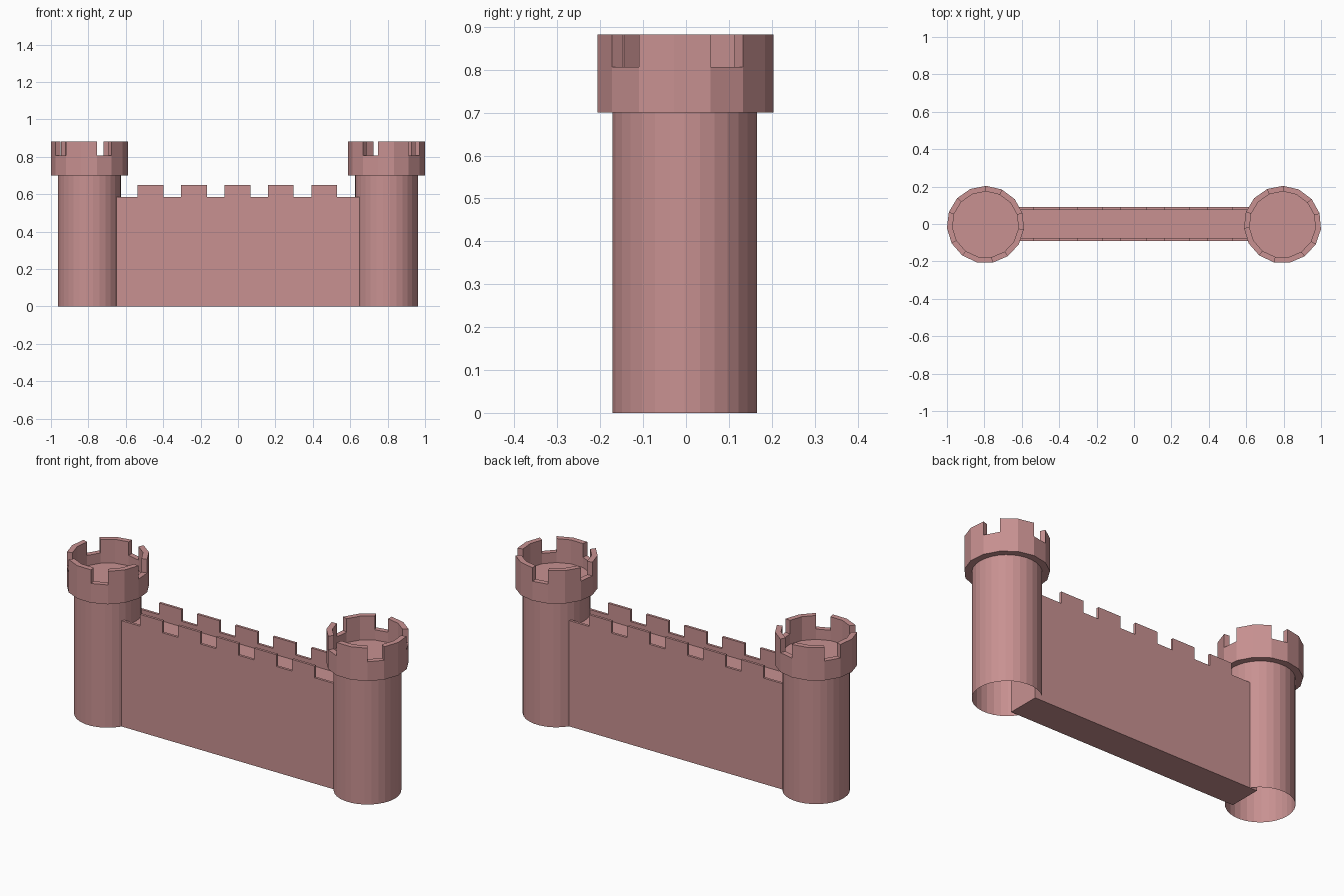
import bpy, bmesh, math

if "Cube" in bpy.data.objects:
    bpy.data.objects.remove(bpy.data.objects["Cube"])

stone = bpy.data.materials.new("dusty_pink_stone")
stone.diffuse_color = (0.58, 0.285, 0.285, 1)
stone.use_nodes = True
stone.node_tree.nodes["Principled BSDF"].inputs["Base Color"].default_value = stone.diffuse_color


def finish(name, bm):
    bmesh.ops.remove_doubles(bm, verts=bm.verts[:], dist=1e-5)
    bmesh.ops.recalc_face_normals(bm, faces=bm.faces[:])
    me = bpy.data.meshes.new(name)
    bm.to_mesh(me)
    bm.free()
    me.materials.append(stone)
    ob = bpy.data.objects.new(name, me)
    bpy.context.collection.objects.link(ob)
    return ob


def face(bm, pts):
    bm.faces.new([bm.verts.new(p) for p in pts])


def ring_point(c, r, deg, z):
    a = math.radians(deg)
    return (c[0] + r * math.cos(a), c[1] + r * math.sin(a), z)


# Tower shaft: tube open at the bottom
def shaft(name, c):
    bm = bmesh.new()
    n, r = 30, 0.1695
    for i in range(n):
        a, b = i * 360 / n, (i + 1) * 360 / n
        face(bm, [ring_point(c, r, a, 0), ring_point(c, r, b, 0),
                  ring_point(c, r, b, 0.70), ring_point(c, r, a, 0.70)])
    finish(name, bm)


# Tower crown: 15 sides, every third side is a gap between battlements
def crown(name, c, first_gap):
    bm = bmesh.new()
    n, step, start = 15, 24, 17
    ro, ri = 0.207, 0.177
    base, floor, sill, top = 0.70, 0.75, 0.807, 0.882
    is_gap = [i % 3 == first_gap for i in range(n)]
    for i in range(n):
        a, b = start + i * step, start + (i + 1) * step

        def wall(r, z0, z1):
            face(bm, [ring_point(c, r, a, z0), ring_point(c, r, b, z0),
                      ring_point(c, r, b, z1), ring_point(c, r, a, z1)])
        wall(ro, base, sill)
        wall(ri, floor, sill)
        z = sill if is_gap[i] else top
        if not is_gap[i]:
            wall(ro, sill, top)
            wall(ri, sill, top)
        face(bm, [ring_point(c, ro, a, z), ring_point(c, ro, b, z),
                  ring_point(c, ri, b, z), ring_point(c, ri, a, z)])
        if is_gap[i] != is_gap[i - 1]:
            face(bm, [ring_point(c, ro, a, sill), ring_point(c, ri, a, sill),
                      ring_point(c, ri, a, top), ring_point(c, ro, a, top)])
    # walk floor and underside
    for r, z in ((ri, floor), (ro, base)):
        face(bm, [ring_point(c, r, start + i * step, z) for i in range(n)])
    finish(name, bm)


for side, cx, gap in (("left", -0.794, 2), ("right", 0.794, 0)):
    shaft(side + "_tower_shaft", (cx, -0.003))
    crown(side + "_tower_crown", (cx, -0.003), gap)


# Curtain wall: body with a sunken walkway, extruded along x
bm = bmesh.new()
L, W, T = 0.695, 0.09, 0.014
sill, walk, top = 0.585, 0.555, 0.65
profile = [(-W, 0), (W, 0), (W, sill), (W - T, sill), (W - T, walk),
           (-W + T, walk), (-W + T, sill), (-W, sill)]
f = bm.faces.new([bm.verts.new((-L, y, z)) for y, z in profile])
ext = bmesh.ops.extrude_face_region(bm, geom=[f], use_keep_orig=True)
bmesh.ops.translate(bm, vec=(2 * L, 0, 0),
                    verts=[v for v in ext["geom"] if isinstance(v, bmesh.types.BMVert)])
finish("curtain_wall", bm)

# Wall battlements: five on each side
bm = bmesh.new()
for sy in (-1, 1):
    for k in range(5):
        x = -0.003 + (k - 2) * 0.2325
        res = bmesh.ops.create_cube(bm, size=1)
        for v in res["verts"]:
            v.co = (x + v.co.x * 0.137,
                    sy * (W - T / 2) + v.co.y * T,
                    (sill + top) / 2 + v.co.z * (top - sill))
        # drop the hidden underside
        low = [g for g in {g for v in res["verts"] for g in v.link_faces}
               if all(v.co.z < sill + 0.001 for v in g.verts)]
        bmesh.ops.delete(bm, geom=low, context='FACES_ONLY')
finish("wall_battlements", bm)
